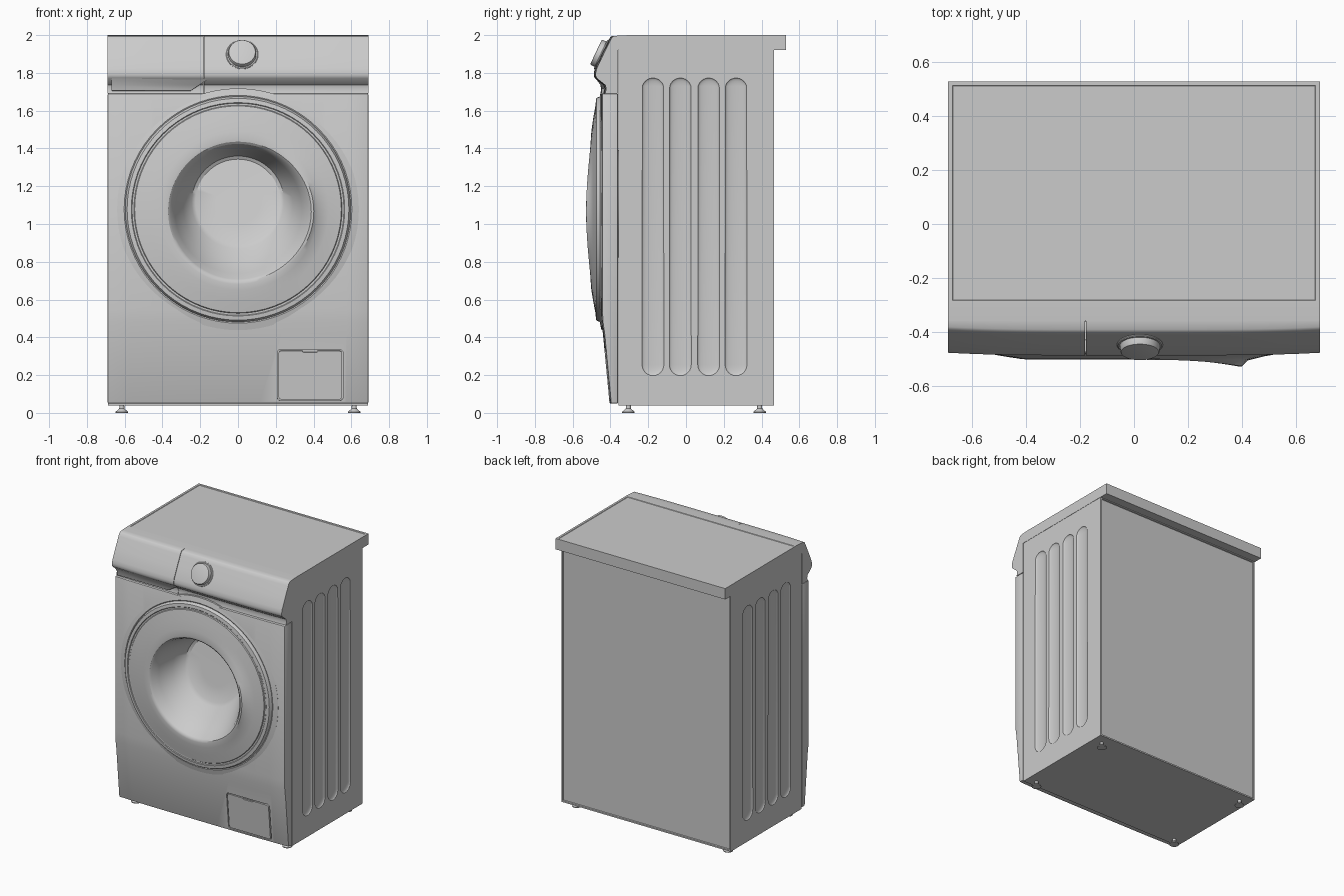
import bpy, bmesh, math
from mathutils import Matrix, Vector

if "Cube" in bpy.data.objects:
    bpy.data.objects.remove(bpy.data.objects["Cube"])

HW = 0.69          # half width


def mesh_obj(name, verts, faces):
    bm = bmesh.new()
    vs = [bm.verts.new(v) for v in verts]
    for f in faces:
        bm.faces.new([vs[i] for i in f])
    bmesh.ops.recalc_face_normals(bm, faces=bm.faces)
    me = bpy.data.meshes.new(name)
    bm.to_mesh(me)
    bm.free()
    ob = bpy.data.objects.new(name, me)
    bpy.context.collection.objects.link(ob)
    return ob


def activate(ob):
    bpy.ops.object.select_all(action='DESELECT')
    ob.select_set(True)
    bpy.context.view_layer.objects.active = ob


def loft(name, rings, cap=True):
    n = len(rings[0])
    verts = [v for r in rings for v in r]
    faces = [(i * n + j, i * n + (j + 1) % n, (i + 1) * n + (j + 1) % n, (i + 1) * n + j)
             for i in range(len(rings) - 1) for j in range(n)]
    if cap:
        faces += [tuple(range(n)), tuple(range(len(verts) - n, len(verts)))]
    return mesh_obj(name, verts, faces)


def extrude_x(name, profile, x0, x1, bow=0.0, steps=1):
    rings = []
    for i in range(steps + 1):
        x = x0 + (x1 - x0) * i / steps
        k = bow * (x / HW) ** 4
        rings.append([(x, y + (k if y < -0.38 else 0), z) for y, z in profile])
    return loft(name, rings)


def box(name, lo, hi):
    return extrude_x(name, [(lo[1], lo[2]), (hi[1], lo[2]), (hi[1], hi[2]), (lo[1], hi[2])], lo[0], hi[0])


def lathe(name, profile, n, matrix):
    rings = [[matrix @ Vector((r * math.cos(t), r * math.sin(t), h))
              for t in (2 * math.pi * j / n for j in range(n))] for r, h in profile]
    return loft(name, rings)


def cut(ob, cutter):
    m = ob.modifiers.new("cut", 'BOOLEAN')
    m.object = cutter
    m.operation = 'DIFFERENCE'
    activate(ob)
    bpy.ops.object.modifier_apply(modifier=m.name)
    bpy.data.objects.remove(cutter)


def bevel(ob, w, angle=40, seg=2):
    m = ob.modifiers.new("bevel", 'BEVEL')
    m.width, m.segments = w, seg
    m.limit_method, m.angle_limit = 'ANGLE', math.radians(angle)
    activate(ob)
    bpy.ops.object.modifier_apply(modifier=m.name)


def inset_face(ob, normal, width, depth):
    bm = bmesh.new()
    bm.from_mesh(ob.data)
    f = max((f for f in bm.faces if f.normal.dot(normal) > 0.99), key=lambda f: f.calc_area())
    bmesh.ops.inset_region(bm, faces=[f], thickness=width, depth=0)
    bmesh.ops.inset_region(bm, faces=[f], thickness=0.004, depth=-depth)
    bm.to_mesh(ob.data)
    bm.free()


def rounded_plate(name, w, h, r, d0, d1, matrix):
    pts = []
    for cx, cz, a0 in ((1, 1, 0), (-1, 1, 90), (-1, -1, 180), (1, -1, 270)):
        for k in range(5):
            a = math.radians(a0 + 22.5 * k)
            pts.append((cx * (w / 2 - r) + r * math.cos(a), cz * (h / 2 - r) + r * math.sin(a)))
    return loft(name, [[matrix @ Vector((x, d, z)) for x, z in pts] for d in (d0, d1)])


ALONG_Y = Matrix.Rotation(math.radians(-90), 4, 'X')     # local z -> +y


def drum_cutter():
    return lathe("drum_cutter", [(0.43, -0.6), (0.43, -0.12)], 48,
                 Matrix.Translation((0, 0, 1.08)) @ ALONG_Y)


# cabinet with recessed back panel, pressed side ribs and drum opening
cabinet = box("cabinet", (-HW + 0.002, -0.357, 0.04), (HW - 0.002, 0.465, 1.925))
inset_face(cabinet, Vector((0, 1, 0)), 0.015, 0.008)
cut(cabinet, drum_cutter())
for side in (-1, 1):
    for y in (-0.175, -0.03, 0.12, 0.265):
        bpy.ops.mesh.primitive_uv_sphere_add(segments=24, ring_count=12, radius=0.058)
        rib = bpy.context.object
        for v in rib.data.vertices:
            up = 1 if v.co.z > 0.001 else -1
            v.co = (v.co.x * 0.22 + side * (HW - 0.002), v.co.y + y, v.co.z + 0.985 + up * 0.73)
        cut(cabinet, rib)

# worktop lid overhanging the back
lid = extrude_x("lid", [(-0.36, 1.92), (0.53, 1.92), (0.53, 2.0), (-0.30, 2.0), (-0.36, 1.997)], -HW, HW)
inset_face(lid, Vector((0, 0, 1)), 0.022, 0.003)

# front panel, tapering below the door
front = extrude_x("front_panel", [(-0.36, 1.69), (-0.452, 1.69), (-0.452, 0.55), (-0.449, 0.48),
                                  (-0.44, 0.42), (-0.405, 0.05), (-0.36, 0.05)],
                  -HW, HW, bow=0.008, steps=12)
bevel(front, 0.006)
cut(front, drum_cutter())

# filter hatch in the lower right corner
hatch_m = Matrix.Translation((0.382, -0.4185, 0.2)) @ Matrix.Rotation(0.094, 4, 'X')
cut(front, rounded_plate("hatch_cutter", 0.348, 0.272, 0.018, -0.02, 0.014, hatch_m))
hatch = rounded_plate("filter_hatch", 0.334, 0.258, 0.013, -0.0005, 0.016, hatch_m)
cut(hatch, rounded_plate("notch_cutter", 0.08, 0.016, 0.006, -0.02, 0.008,
                         hatch_m @ Matrix.Translation((0, 0, 0.129))))

# control fascia, split into drawer front and main fascia
fascia = [(-0.36, 1.997), (-0.392, 1.995), (-0.402, 1.988), (-0.412, 1.97), (-0.45, 1.892),
          (-0.482, 1.825), (-0.488, 1.80), (-0.488, 1.785), (-0.483, 1.772),
          (-0.437, 1.735), (-0.432, 1.715), (-0.438, 1.692), (-0.36, 1.692)]
drawer = extrude_x("drawer_front", fascia, -HW, -0.182, bow=0.010, steps=8)
control = extrude_x("control_fascia", fascia, -0.179, HW, bow=0.010, steps=12)

# drawer grip under the fascia, with a slanted right end
grip = extrude_x("drawer_grip", [(-0.43, 1.77), (-0.478, 1.77), (-0.452, 1.735),
                                 (-0.450, 1.705), (-0.425, 1.705)], -0.67, -0.25)
for v in grip.data.vertices:
    if v.co.x > -0.4:
        v.co.x += (v.co.z - 1.705) * 1.5
bevel(grip, 0.004)

# program knob on the sloped fascia
n = Vector((0, -0.905, 0.426))
knob_m = Matrix.Translation((0.022, -0.446, 1.896)) @ n.to_track_quat('Z', 'Y').to_matrix().to_4x4()
knob_ring = lathe("knob_ring", [(0.085, -0.01), (0.085, 0.004), (0.081, 0.007), (0.06, 0.007)], 48, knob_m)
knob = lathe("program_knob", [(0.075, 0.0), (0.073, 0.028), (0.070, 0.033), (0.066, 0.034)], 48, knob_m)

# door: (radius, y, centre z, handle lip strength, tilt in z)
door_rings = [
    (0.640, -0.420, 1.078, 0, 0), (0.640, -0.447, 1.078, 0, 0), (0.603, -0.456, 1.078, 0, 0),
    (0.597, -0.453, 1.078, 0, 0), (0.593, -0.466, 1.078, 0, 0), (0.587, -0.475, 1.078, 0, 0),
    (0.565, -0.478, 1.078, 0, 0), (0.561, -0.474, 1.078, 0, 0), (0.551, -0.474, 1.078, 0, 0),
    (0.547, -0.480, 1.078, 0, 0), (0.480, -0.492, 1.075, 0, 0), (0.420, -0.501, 1.07, 0.2, 0),
    (0.385, -0.504, 1.067, 0.9, 0), (0.370, -0.502, 1.066, 1, 0), (0.358, -0.492, 1.066, 0.7, 0),
    (0.335, -0.440, 1.073, 0.2, 0), (0.290, -0.345, 1.095, 0, 0.10), (0.245, -0.265, 1.115, 0, 0.2),
    (0.225, -0.252, 1.118, 0, 0.2), (0.120, -0.250, 1.118, 0, 0.2), (0.010, -0.250, 1.118, 0, 0.2)]
rings = []
for r, y, zc, lip, tilt in door_rings:
    ring = []
    for j in range(72):
        a = 2 * math.pi * j / 72
        w = lip * max(0, math.cos(a)) ** 3
        rr = r + 0.018 * w
        ring.append((rr * math.cos(a), y - 0.027 * w + tilt * rr * math.sin(a), zc + rr * math.sin(a)))
    rings.append(ring)
door = loft("door", rings, cap=False)
bm = bmesh.new()
bm.from_mesh(door.data)
bm.verts.ensure_lookup_table()
bm.faces.new([bm.verts[i] for i in range(len(bm.verts) - 72, len(bm.verts))])
bmesh.ops.recalc_face_normals(bm, faces=bm.faces)
bm.faces.ensure_lookup_table()
if bm.faces[-1].normal.y > 0:          # glass must face the front
    bmesh.ops.reverse_faces(bm, faces=bm.faces)
bm.to_mesh(door.data)
bm.free()

# levelling feet
for x in (-0.615, 0.615):
    for y in (-0.305, 0.39):
        lathe("foot", [(0.033, 0), (0.033, 0.006), (0.014, 0.022), (0.012, 0.045)], 20,
              Matrix.Translation((x, y, 0)))

# shading
for ob in list(bpy.context.scene.objects):
    activate(ob)
    bpy.ops.object.shade_smooth_by_angle(angle=math.radians(32))
